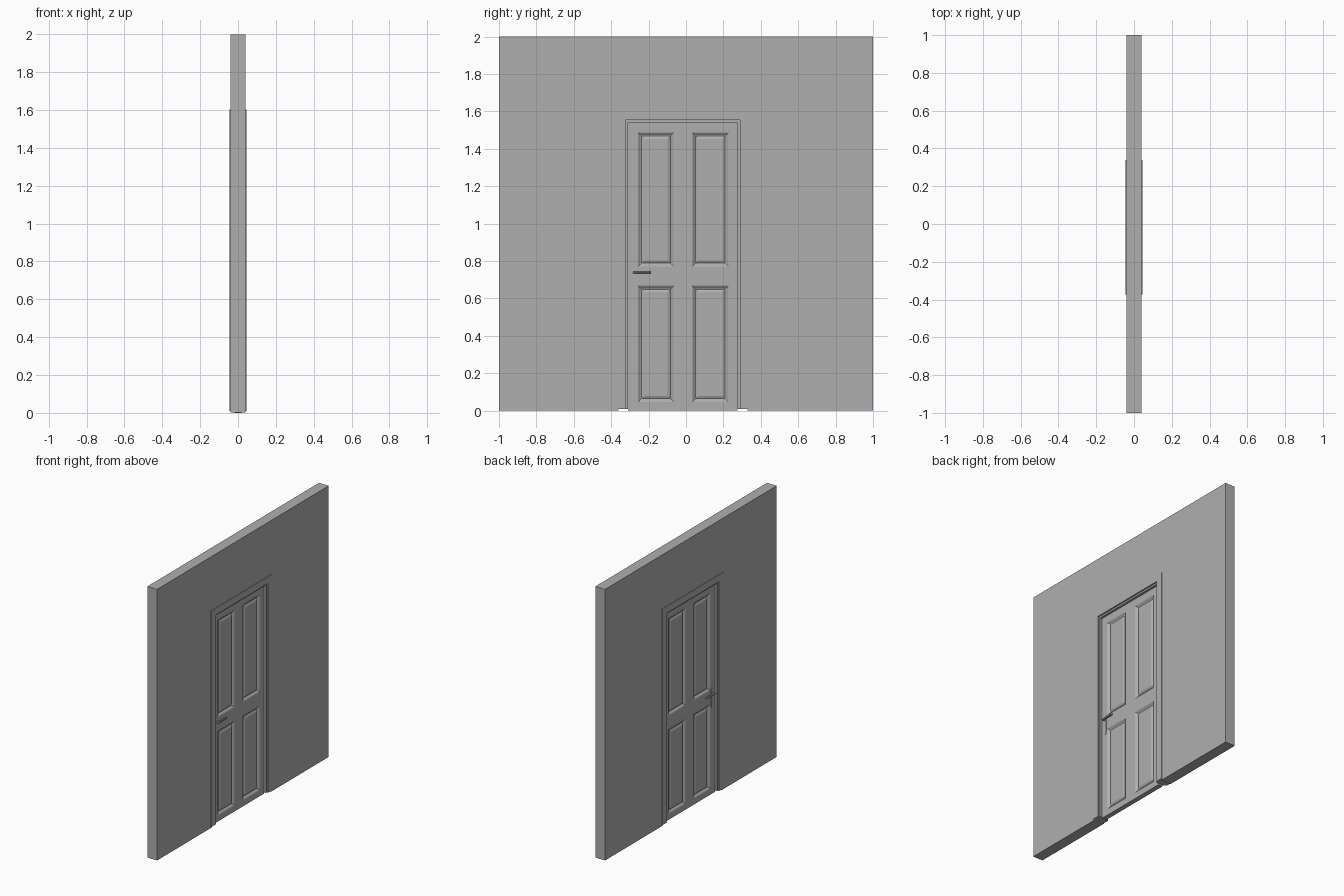
import bpy, bmesh, math
from mathutils import Vector

if "Cube" in bpy.data.objects:
    bpy.data.objects.remove(bpy.data.objects["Cube"])

DOOR_L, DOOR_R, DOOR_TOP = -0.31, 0.275, 1.54
HALF = 0.018      # half door thickness

# Mid grey used on every part
grey = bpy.data.materials.new("mid_grey")
grey.diffuse_color = (0.43, 0.43, 0.43, 1)
grey.use_nodes = True
grey.node_tree.nodes["Principled BSDF"].inputs["Base Color"].default_value = grey.diffuse_color


def finish(name, bm, smooth=False):
    bmesh.ops.remove_doubles(bm, verts=bm.verts, dist=1e-5)
    bmesh.ops.recalc_face_normals(bm, faces=bm.faces)
    me = bpy.data.meshes.new(name)
    bm.to_mesh(me)
    bm.free()
    me.materials.append(grey)
    ob = bpy.data.objects.new(name, me)
    bpy.context.collection.objects.link(ob)
    if smooth:
        for p in me.polygons:
            p.use_smooth = True
        me.set_sharp_from_angle(angle=math.radians(35))
    return ob


def face(bm, pts):
    return bm.faces.new([bm.verts.new(p) for p in pts])


def slab(name, outline, x0, x1, smooth=False):
    """Extrude a (y, z) outline from x0 to x1."""
    bm = bmesh.new()
    f = face(bm, [(x0, y, z) for y, z in outline])
    ext = bmesh.ops.extrude_face_region(bm, geom=[f])
    cap = [v for v in ext['geom'] if isinstance(v, bmesh.types.BMVert)]
    for v in cap:
        v.co.x = x1
    # extruding may drop the starting face, so close it again if needed
    holes = [e for e in bm.edges if e.is_boundary]
    if holes:
        bmesh.ops.holes_fill(bm, edges=holes, sides=0)
    return finish(name, bm, smooth)


def rod(name, p, q, r, segments=12):
    p, q = Vector(p), Vector(q)
    bm = bmesh.new()
    bmesh.ops.create_cone(bm, cap_ends=True, segments=segments, radius1=r, radius2=r, depth=(q - p).length)
    rot = (q - p).to_track_quat('Z', 'Y')
    for v in bm.verts:
        v.co = rot @ v.co + (p + q) / 2
    return finish(name, bm, True)


# Wall with a door opening
b = 0.001
slab("wall", [(-1, b), (-0.36, b), (-0.36, 1.59), (0.33, 1.59), (0.33, b), (1, b), (1, 2), (-1, 2)],
     -0.04, 0.04)

# Door frame: jamb and casing profile (outward offset, x) swept round the opening
half = [(0.001, 0.034), (0.013, 0.034), (0.013, 0.045), (0.063, 0.045), (0.063, 0.04), (0.05, 0.04)]
profile = half + [(u, -x) for u, x in reversed(half)]
bm = bmesh.new()
rings = []
for side, z in ((0, 0.01), (0, None), (1, None), (1, 0.01)):
    ring = []
    for u, x in profile:
        y = DOOR_R + u if side else DOOR_L - u
        ring.append(bm.verts.new((x, y, DOOR_TOP + u if z is None else z)))
    rings.append(ring)
for a, c in zip(rings, rings[1:]):
    for i in range(len(a)):
        j = (i + 1) % len(a)
        bm.faces.new((a[i], a[j], c[j], c[i]))
bm.faces.new(rings[0])
bm.faces.new(rings[-1])
finish("door_frame", bm)

# Door leaf: grid of stiles and rails with moulded panels on both faces
ys = [DOOR_L, -0.257, -0.065, 0.033, 0.228, DOOR_R]
zs = [0, 0.045, 0.668, 0.77, 1.487, DOOR_TOP]
moulding = [(0, 0), (0.004, 0.002), (0.014, 0.011), (0.019, 0.012), (0.023, 0.009), (0.034, 0.004)]
bm = bmesh.new()
for s in (-1, 1):
    for i in range(5):
        for j in range(5):
            def rect(inset, depth):
                x = s * (HALF - depth)
                y0, y1 = ys[i] + inset, ys[i + 1] - inset
                z0, z1 = zs[j] + inset, zs[j + 1] - inset
                return [(x, y0, z0), (x, y1, z0), (x, y1, z1), (x, y0, z1)]
            if i % 2 and j % 2:
                loops = [rect(*m) for m in moulding]
                for a, c in zip(loops, loops[1:]):
                    for k in range(4):
                        n = (k + 1) % 4
                        face(bm, (a[k], a[n], c[n], c[k]))
                face(bm, loops[-1])
            else:
                face(bm, rect(0, 0))
for a, c in zip(ys, ys[1:]):
    for z in (zs[0], zs[-1]):
        face(bm, ((-HALF, a, z), (HALF, a, z), (HALF, c, z), (-HALF, c, z)))
for a, c in zip(zs, zs[1:]):
    for y in (ys[0], ys[-1]):
        face(bm, ((-HALF, y, a), (HALF, y, a), (HALF, y, c), (-HALF, y, c)))
finish("door_leaf", bm)

# Handle set on each side: round-ended plate, spindle and lever
HY, HZ, PR = -0.278, 0.741, 0.011
arc = [math.pi * k / 8 for k in range(9)]
plate = [(HY + PR * math.cos(t), 0.772 + PR * math.sin(t)) for t in arc]
plate += [(HY - PR * math.cos(t), 0.642 - PR * math.sin(t)) for t in arc]
for s, tag in ((1, "front"), (-1, "back")):
    slab("handle_plate_" + tag, plate, s * HALF, s * (HALF + 0.004), True)
    rod("handle_spindle_" + tag, (s * HALF, HY, HZ), (s * 0.041, HY, HZ), 0.007)
    rod("handle_lever_" + tag, (s * 0.037, HY - 0.006, HZ), (s * 0.037, -0.187, HZ), 0.007, 8)
